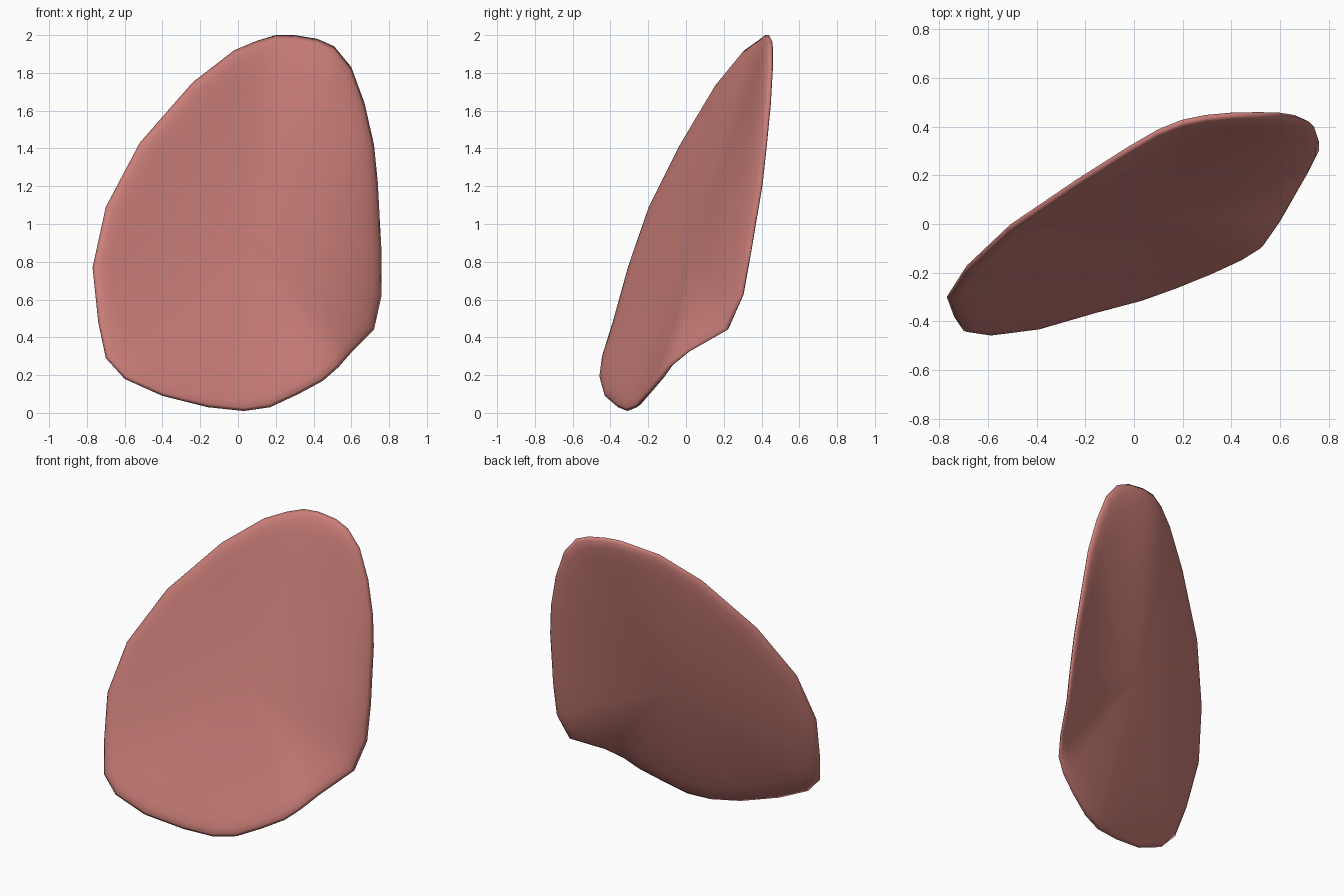
import bpy
import bmesh
from mathutils import Vector

default_cube = bpy.data.objects.get("Cube")
if default_cube:
    bpy.data.objects.remove(default_cube, do_unlink=True)

# Rim of the petal, counter-clockwise from the lowest tip
RIM = [Vector(p) for p in (
    (.03, -.31, .01), (.17, -.26, .03), (.32, -.2, .1), (.45, -.14, .17),
    (.53, -.09, .24), (.6, .01, .32), (.72, .22, .44), (.76, .3, .62),
    (.76, .34, .85), (.74, .4, 1.22), (.72, .42, 1.42), (.67, .44, 1.64),
    (.6, .45, 1.83), (.51, .45, 1.94), (.42, .45, 1.98), (.3, .44, 2),
    (.2, .42, 2), (.1, .38, 1.97), (-.02, .31, 1.92), (-.24, .17, 1.75),
    (-.52, -.02, 1.43), (-.7, -.19, 1.09), (-.77, -.3, .77),
    (-.74, -.38, .48), (-.7, -.44, .29), (-.6, -.455, .18),
    (-.4, -.43, .09), (-.16, -.36, .03))]
CENTRE_X, CENTRE_Z = .05, .9
BOWL_DEPTH = .07

# Ring position from centre to rim, paired with half the wall thickness there
RINGS = ((.2, .032), (.4, .032), (.6, .031), (.75, .03), (.87, .028),
         (.94, .024), (.98, .015))


def lean(x, z):
    """Depth of the tilted plane that the petal follows."""
    return .32 * x + .328 * z - .323


def petal_point(rim, t, offset):
    """Blend from the cupped middle to the bent-back rim."""
    x = CENTRE_X + t * (rim.x - CENTRE_X)
    z = CENTRE_Z + t * (rim.z - CENTRE_Z)
    bend = (rim.y - lean(rim.x, rim.z)) * t ** 3
    cup = BOWL_DEPTH * (1 - t * t)
    return Vector((x, lean(x, z) + bend + cup + offset, z))


def bridge(bm, outer, inner, flip):
    """Join two rings with quads."""
    count = len(outer)
    for i in range(count):
        j = (i + 1) % count
        quad = (outer[i], outer[j], inner[j], inner[i])
        bm.faces.new(quad[::-1] if flip else quad)


def build_wall(bm, edge, side):
    """One face of the petal, from the shared rim to the middle."""
    outer = edge
    for t, half in reversed(RINGS):
        inner = [bm.verts.new(petal_point(p, t, side * half)) for p in RIM]
        bridge(bm, outer, inner, side > 0)
        outer = inner
    middle = bm.verts.new(petal_point(RIM[0], 0, side * RINGS[0][1]))
    for i, vert in enumerate(outer):
        following = outer[(i + 1) % len(outer)]
        tri = (vert, following, middle)
        bm.faces.new(tri[::-1] if side > 0 else tri)


# Petal body: front and back walls meeting in a rounded rim
bm = bmesh.new()
edge = [bm.verts.new(p) for p in RIM]
for side in (-1, 1):
    build_wall(bm, edge, side)
bmesh.ops.recalc_face_normals(bm, faces=bm.faces)
mesh = bpy.data.meshes.new("petal")
bm.to_mesh(mesh)
bm.free()
petal = bpy.data.objects.new("petal", mesh)
bpy.context.collection.objects.link(petal)

# Smooth shading all round
for polygon in mesh.polygons:
    polygon.use_smooth = True

# Dusty pink colour
pink = bpy.data.materials.new("dusty_pink")
pink.use_nodes = True
colour = (.6, .21, .19, 1)
pink.diffuse_color = colour
for node in pink.node_tree.nodes:
    if node.type == 'BSDF_PRINCIPLED':
        node.inputs["Base Color"].default_value = colour
        node.inputs["Roughness"].default_value = .6
mesh.materials.append(pink)
